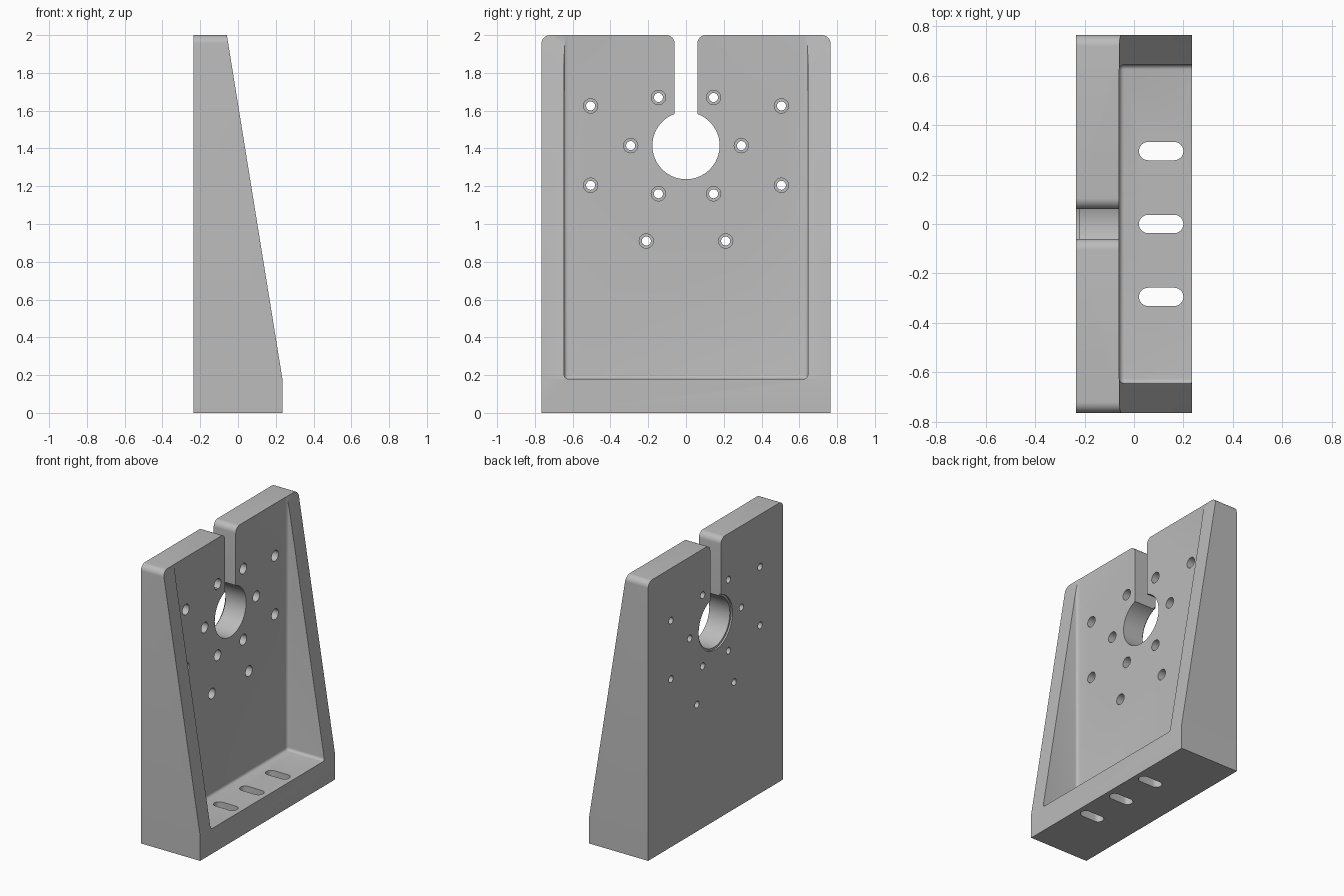
import bpy, bmesh
from math import cos, sin, pi, radians
from mathutils import Vector

if "Cube" in bpy.data.objects:
    bpy.data.objects.remove(bpy.data.objects["Cube"], do_unlink=True)

grey = bpy.data.materials.new("cast grey")
grey.use_nodes = True
colour = (0.5, 0.5, 0.5, 1)
grey.diffuse_color = colour
grey.node_tree.nodes["Principled BSDF"].inputs["Base Color"].default_value = colour


def prism(name, points, axis, low, high):
    """Extrude a flat outline along an axis; the outline uses the other two axes in order."""
    def place(p, d):
        co = list(p)
        co.insert("xyz".index(axis), d)
        return co
    bm = bmesh.new()
    face = bm.faces.new([bm.verts.new(place(p, low)) for p in points])
    top = bmesh.ops.extrude_face_region(bm, geom=[face])["geom"]
    move = Vector(place((0, 0), high - low))
    bmesh.ops.translate(bm, vec=move, verts=[v for v in top if isinstance(v, bmesh.types.BMVert)])
    bmesh.ops.recalc_face_normals(bm, faces=bm.faces)
    mesh = bpy.data.meshes.new(name)
    bm.to_mesh(mesh)
    bm.free()
    mesh.materials.append(grey)
    obj = bpy.data.objects.new(name, mesh)
    bpy.context.collection.objects.link(obj)
    return obj


def arc(u, v, r, start, end, n):
    angles = [radians(start + (end - start) * i / n) for i in range(n + 1)]
    return [(u + r * cos(a), v + r * sin(a)) for a in angles]


def circle(u, v, r, n=32):
    return arc(u, v, r, 0, 360, n)[:-1]


def apply_modifier(obj, mod):
    bpy.context.view_layer.objects.active = obj
    bpy.ops.object.modifier_apply(modifier=mod.name)


def combine(target, cutter, operation="DIFFERENCE"):
    mod = target.modifiers.new("cut", "BOOLEAN")
    mod.operation, mod.solver, mod.object = operation, "EXACT", cutter
    apply_modifier(target, mod)
    bpy.data.objects.remove(cutter, do_unlink=True)


BACK, FRONT, PLATE = -0.235, 0.235, -0.06
HALF, HEIGHT, ROUND, SLIT = 0.765, 2.0, 0.045, 0.06
BORE_Z = 1.415

# Front outline with rounded top corners and the open slit down to the bore
half = [(SLIT, BORE_Z)]
half += arc(SLIT + ROUND, HEIGHT - ROUND, ROUND, 180, 90, 8)
half += arc(HALF - ROUND, HEIGHT - ROUND, ROUND, 90, 0, 8)
half += [(HALF, 0)]
outline = half + [(-y, z) for y, z in reversed(half)]
bracket = prism("angle_bracket", outline, "x", BACK, FRONT)

# Tapered side profile
side = [(BACK - 0.1, -0.1), (FRONT + 0.1, -0.1), (FRONT + 0.1, 0.18),
        (FRONT, 0.18), (PLATE + 0.001, HEIGHT), (PLATE + 0.001, 2.1), (BACK - 0.1, 2.1)]
combine(bracket, prism("side_profile", side, "y", -1, 1), "INTERSECT")

# Pocket between the side gussets, with filleted inner corners
w = 0.645
pocket = prism("pocket", [(-w, 0.18), (w, 0.18), (w, 3), (-w, 3)], "x", PLATE, 1)
bevel = pocket.modifiers.new("fillet", "BEVEL")
bevel.width, bevel.segments = 0.02, 5
apply_modifier(pocket, bevel)
combine(bracket, pocket)

# Main bore with a shallow step on the back
combine(bracket, prism("bore", circle(0, BORE_Z, 0.178, 64), "x", -0.5, 0.5))
combine(bracket, prism("bore_step", circle(0, BORE_Z, 0.192, 64), "x", -0.5, BACK + 0.012))

# Counterbored screw holes, mirrored left and right
for y, z in [(0.505, 1.625), (0.505, 1.205), (0.146, 1.67), (0.146, 1.16),
             (0.293, 1.415), (0.21, 0.91)]:
    for s in (-1, 1):
        combine(bracket, prism("screw_hole", circle(s * y, z, 0.024, 24), "x", -0.5, 0.5))
        combine(bracket, prism("counterbore", circle(s * y, z, 0.038, 24), "x", -0.15, 0.5))

# Mounting slots through the base
r = 0.037
for y in (-0.295, 0, 0.295):
    slot = arc(0.2 - r, y, r, -90, 90, 12) + arc(0.02 + r, y, r, 90, 270, 12)
    combine(bracket, prism("base_slot", slot, "z", -0.2, 0.3))

# Smooth the round surfaces, keep the machined edges sharp
bpy.ops.object.select_all(action="DESELECT")
bracket.select_set(True)
bpy.context.view_layer.objects.active = bracket
bpy.ops.object.shade_smooth_by_angle(angle=radians(30))
